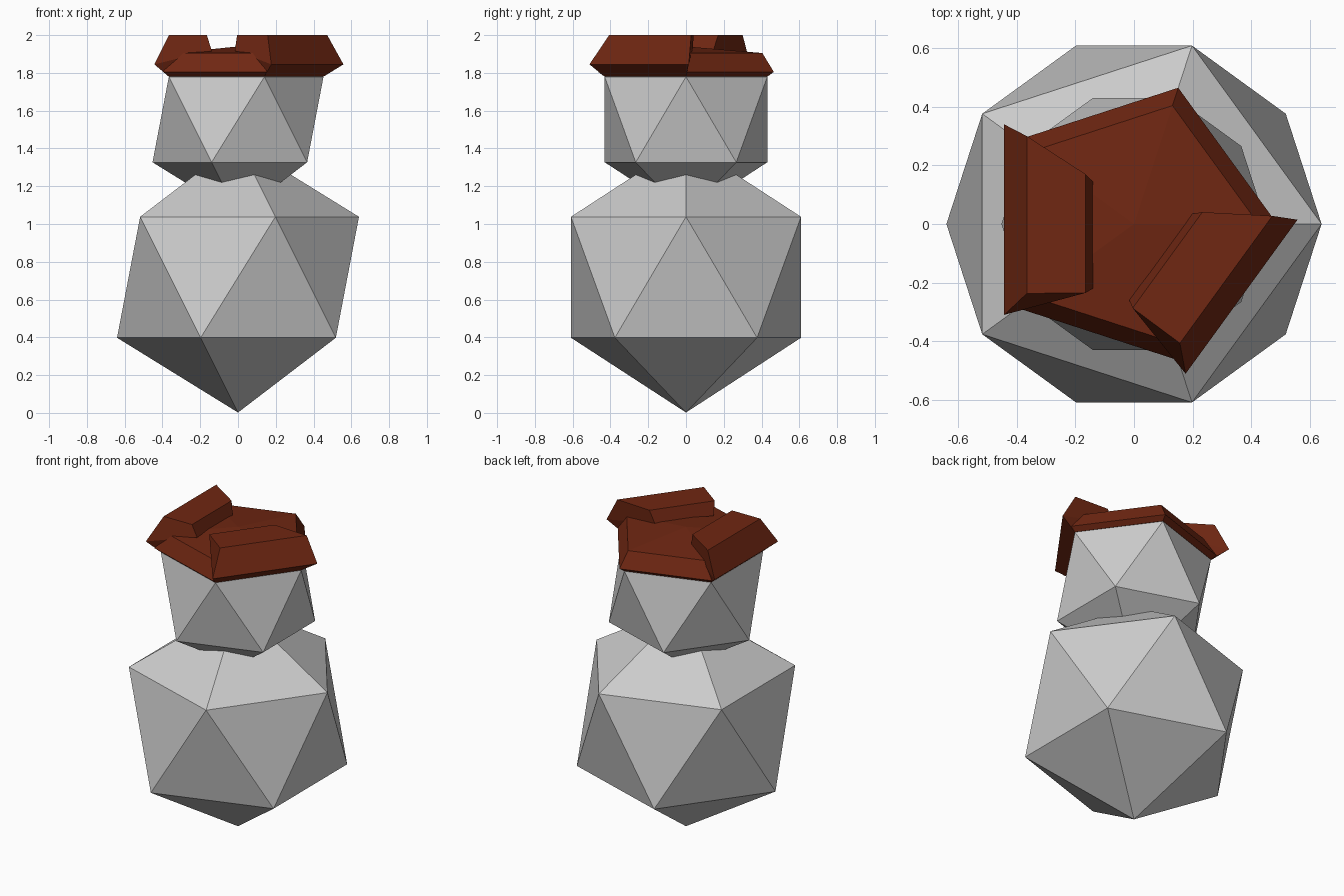
import bpy, bmesh
from math import cos, sin, atan2, hypot, radians

if "Cube" in bpy.data.objects:
    bpy.data.objects.remove(bpy.data.objects["Cube"])

brown = bpy.data.materials.new("brown")
brown.diffuse_color = (0.16, 0.02, 0.006, 1)
brown.use_nodes = True
brown.node_tree.nodes["Principled BSDF"].inputs["Base Color"].default_value = brown.diffuse_color


def add_mesh(name, bm, material=None):
    bmesh.ops.recalc_face_normals(bm, faces=bm.faces)
    mesh = bpy.data.meshes.new(name)
    bm.to_mesh(mesh)
    bm.free()
    if material:
        mesh.materials.append(material)
    obj = bpy.data.objects.new(name, mesh)
    bpy.context.collection.objects.link(obj)
    return obj


def boulder(name, radius, z, top=None):
    bm = bmesh.new()
    bmesh.ops.create_icosphere(bm, subdivisions=1, radius=radius)
    for v in bm.verts:
        v.co.z += z
    if top:
        max(bm.verts, key=lambda v: v.co.z).co.z = top
    add_mesh(name, bm)


def mirrored(p):
    # reflect across the vertical plane through the middle of the front cap face
    a, r = radians(504) - atan2(p[1], p[0]), hypot(p[0], p[1])
    return (r * cos(a), r * sin(a), p[2])


def loft(name, rings, apex=None):
    bm = bmesh.new()
    loops = [[bm.verts.new(p) for p in ring] for ring in rings]
    n = len(loops[0])
    for a, b in zip(loops, loops[1:]):
        for i in range(n):
            j = (i + 1) % n
            bm.faces.new((a[i], a[j], b[j], b[i]))
    bm.faces.new(loops[0])
    if apex:
        tip = bm.verts.new(apex)
        for i in range(n):
            bm.faces.new((loops[-1][i], loops[-1][(i + 1) % n], tip))
    else:
        bm.faces.new(loops[-1])
    return add_mesh(name, bm, brown)


# Body and head; the head's point is pressed down under the cap
boulder("body", 0.716, 0.718)
boulder("head", 0.506, 1.553, top=1.86)

# Five-sided cap with a bevelled rim and a very shallow peak
rim = [(0.453, 1.78), (0.489, 1.805), (0.425, 1.905)]
loft("cap", [[(r * cos(radians(72 * i)), r * sin(radians(72 * i)), z)
              for i in range(5)] for r, z in rim], apex=(0, 0, 1.94))

# Two thick raised plates, one the mirror of the other
plate = [
    [(-0.366, 0.266, 1.78), (-0.366, -0.266, 1.78),
     (-0.15, -0.20, 1.86), (-0.15, 0.13, 1.86)],
    [(-0.443, 0.34, 1.845), (-0.443, -0.31, 1.845),
     (-0.14, -0.22, 1.92), (-0.14, 0.145, 1.92)],
    [(-0.366, 0.30, 2.0), (-0.366, -0.237, 2.0),
     (-0.165, -0.235, 2.0), (-0.165, 0.17, 2.0)],
]
loft("left_plate", plate)
loft("right_plate", [[mirrored(p) for p in ring] for ring in plate])
